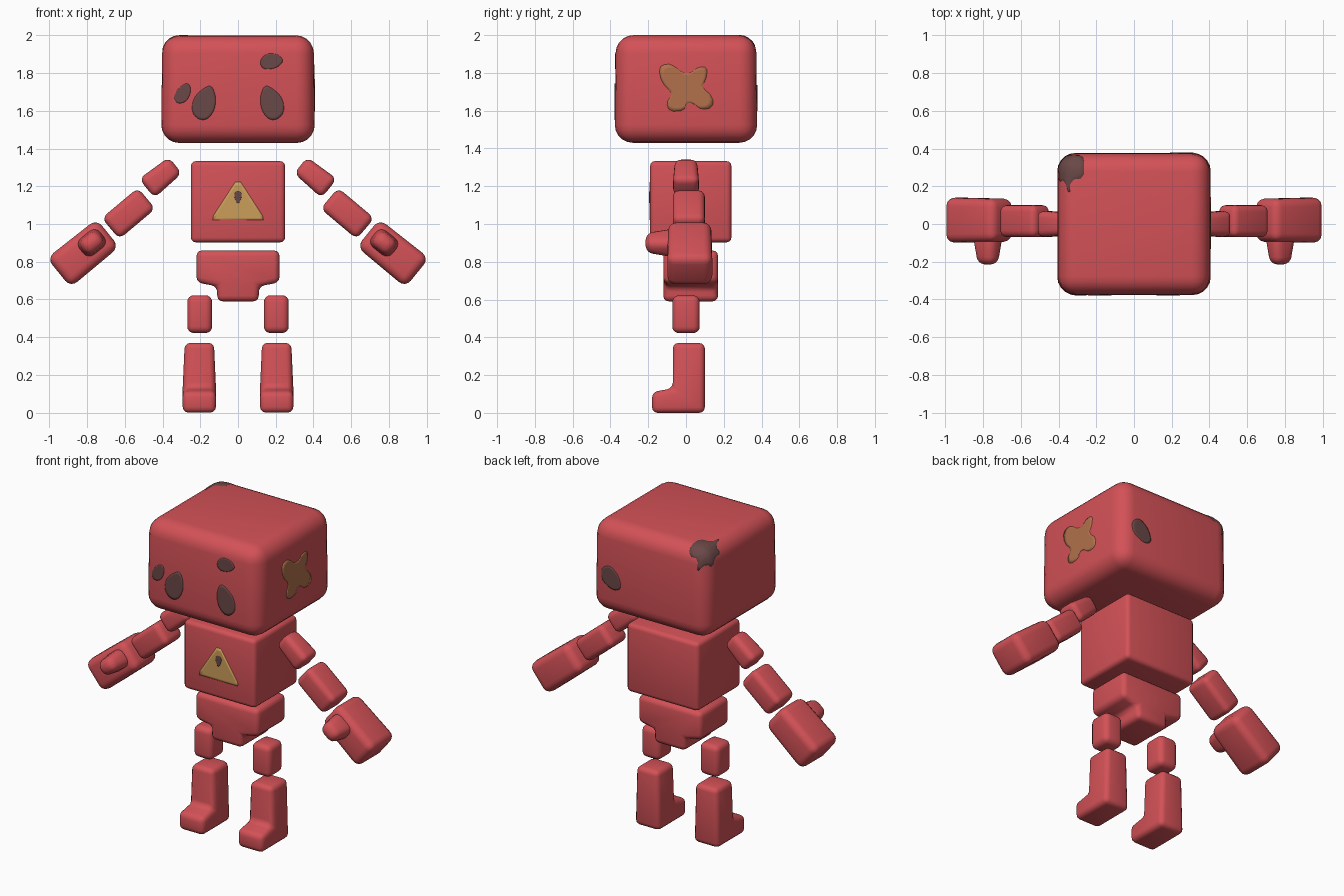
import bpy
import bmesh
import math
from mathutils import Vector, Matrix
from mathutils.bvhtree import BVHTree

if "Cube" in bpy.data.objects:
    bpy.data.objects.remove(bpy.data.objects["Cube"])


def material(name, rgb):
    mat = bpy.data.materials.new(name)
    mat.use_nodes = True
    colour = (*rgb, 1.0)
    mat.diffuse_color = colour
    mat.node_tree.nodes["Principled BSDF"].inputs["Base Color"].default_value = colour
    return mat


RED = material("coral red", (0.65, 0.083, 0.095))
GREY = material("worn grey", (0.14, 0.064, 0.062))
RUST = material("rust brown", (0.44, 0.165, 0.072))
YELLOW = material("sign yellow", (0.60, 0.34, 0.10))


def finish(bm, name, mat):
    """Turn the bmesh into a smooth shaded object and return its surface tree."""
    bmesh.ops.recalc_face_normals(bm, faces=bm.faces)
    for face in bm.faces:
        face.smooth = True
    tree = BVHTree.FromBMesh(bm)
    mesh = bpy.data.meshes.new(name)
    bm.to_mesh(mesh)
    bm.free()
    mesh.materials.append(mat)
    bpy.context.collection.objects.link(bpy.data.objects.new(name, mesh))
    return tree


def soften(bm, radius, segments):
    bmesh.ops.recalc_face_normals(bm, faces=bm.faces)
    bmesh.ops.bevel(bm, geom=bm.verts[:] + bm.edges[:], offset=radius, segments=segments,
                    profile=0.5, affect='EDGES', clamp_overlap=True)


def block(name, centre, size, radius, tilt=0, taper=None, segments=4):
    """Rounded box; taper = (axis, side, factor) narrows one end."""
    bm = bmesh.new()
    bmesh.ops.create_cube(bm, size=1)
    if taper:
        axis, side, factor = taper
        for v in bm.verts:
            if v.co[axis] * side > 0:
                for other in {0, 1, 2} - {axis}:
                    v.co[other] *= factor
    bmesh.ops.scale(bm, vec=size, verts=bm.verts)
    soften(bm, radius, segments)
    place = Matrix.Translation(centre) @ Matrix.Rotation(math.radians(tilt), 4, 'Y')
    bm.transform(place)
    return finish(bm, name, RED)


def prism(name, points, push, radius, adjust=None):
    """Rounded extrusion of a closed 3D outline."""
    bm = bmesh.new()
    face = bm.faces.new([bm.verts.new(p) for p in points])
    new = bmesh.ops.extrude_face_region(bm, geom=[face])["geom"]
    verts = [g for g in new if isinstance(g, bmesh.types.BMVert)]
    bmesh.ops.translate(bm, vec=push, verts=verts)
    if adjust:
        for v in bm.verts:
            adjust(v.co)
    soften(bm, radius, 3)
    return finish(bm, name, RED)


def round_off(points, times):
    """Corner cutting on a closed 2D outline."""
    for _ in range(times):
        cut = []
        for a, b in zip(points, points[1:] + points[:1]):
            cut += [a.lerp(b, 0.25), a.lerp(b, 0.75)]
        points = cut
    return points


def patch(name, tree, outline, u, v, mat, origin=(0, 0, 0), rounds=2, lift=0.003):
    """Thin plate draped over a surface, seen along u x v."""
    u, v, origin = Vector(u).normalized(), Vector(v).normalized(), Vector(origin)
    n = u.cross(v)
    outline = round_off([Vector(p) for p in outline], rounds)
    middle = sum(outline, Vector((0, 0))) / len(outline)
    bm = bmesh.new()

    def drape(p, height):
        start = origin + u * p.x + v * p.y + n * 3
        hit = tree.ray_cast(start, -n)[0]
        return bm.verts.new(hit + n * height)

    hub = drape(middle, lift)
    steps = 6
    rings = [[drape(middle.lerp(p, k / steps), lift) for p in outline]
             for k in range(1, steps + 1)]
    rings.append([drape(p, -lift) for p in outline])
    count = len(outline)
    for i in range(count):
        j = (i + 1) % count
        bm.faces.new((hub, rings[0][i], rings[0][j]))
        for inner, outer in zip(rings, rings[1:]):
            bm.faces.new((inner[i], outer[i], outer[j], inner[j]))
    finish(bm, name, mat)


def blob(x, z, w, h, lean=0.0):
    """Slightly irregular oval outline."""
    pts = []
    for k in range(9):
        a = math.tau * k / 9
        r = 1.1 + 0.08 * math.sin(3 * a + x * 9)
        px, pz = w * r * math.cos(a), h * r * math.sin(a)
        pts.append((x + px + lean * pz, z + pz))
    return pts


X, Y, Z = (1, 0, 0), (0, 1, 0), (0, 0, 1)

# Body core
head = block("head", (0, 0, 1.715), (0.815, 0.755, 0.57), 0.095, taper=(2, 1, 0.985), segments=5)
torso = block("torso", (0, 0.025, 1.118), (0.5, 0.43, 0.43), 0.025, segments=3)
half = [(0.22, 0.86), (0.22, 0.69), (0.11, 0.67), (0.11, 0.59)]
hips = half + [(-x, z) for x, z in reversed(half)]
prism("pelvis", [(x, -0.12, z) for x, z in hips], (0, 0.29, 0), 0.03)

# Limbs
boot = [(-0.07, 0.37), (0.1, 0.37), (0.1, 0), (-0.18, 0), (-0.18, 0.11), (-0.07, 0.13)]
for side, s in (("left", 1), ("right", -1)):
    block(side + "_upper_arm", (s * 0.408, 0, 1.25), (0.195, 0.14, 0.13), 0.035,
          tilt=s * 39, taper=(0, -s, 0.85))
    block(side + "_forearm", (s * 0.58, 0.015, 1.056), (0.25, 0.17, 0.145), 0.035, tilt=s * 40)
    block(side + "_hand", (s * 0.82, 0.02, 0.847), (0.335, 0.24, 0.2), 0.045,
          tilt=s * 39, taper=(0, -s, 0.95))
    block(side + "_thumb", (s * 0.775, -0.135, 0.9), (0.15, 0.16, 0.12), 0.04,
          tilt=s * 39, taper=(1, -1, 0.72))
    block(side + "_thigh", (s * 0.203, 0, 0.522), (0.132, 0.145, 0.2), 0.035)

    def slim_shin(co, mid=s * 0.205):
        if co.z > 0.2:
            co.x = mid + (co.x - mid) * 0.88

    prism(side + "_boot", [(s * 0.205 - 0.088, y, z) for y, z in boot],
          (0.176, 0, 0), 0.03, slim_shin)

# Face: drop shaped eyes and worn spots
eye = [(0.14, 1.74), (0.19, 1.715), (0.235, 1.67), (0.248, 1.6), (0.215, 1.555),
       (0.165, 1.55), (0.125, 1.6), (0.115, 1.67)]
for side, s in (("left", 1), ("right", -1)):
    patch(side + "_eye", head, [(s * x, z) for x, z in eye][::s], X, Z, GREY)
patch("cheek_spot", head, blob(-0.293, 1.69, 0.038, 0.05, 0.35), X, Z, GREY)
patch("brow_spot", head, blob(0.175, 1.862, 0.056, 0.04, 0.2), X, Z, GREY)
patch("back_spot", head, blob(-0.26, 1.665, 0.062, 0.066, -0.3), (-1, 0, 0), Z, GREY)

# Worn patch over the rear top corner
wear = [(0.1, 0.1), (0.04, 0.07), (-0.02, 0.1), (-0.08, 0.06), (-0.1, 0), (-0.05, -0.03),
        (-0.065, -0.1), (-0.01, -0.06), (0.03, -0.08), (0.05, -0.02), (0.09, 0), (0.06, 0.045)]
patch("corner_wear", head, wear[::1], (-1, -1, 0), (1, -1, 2), GREY,
      origin=(-0.35, 0.3, 1.95), rounds=1)

# Rust patch on the left side of the head
rust = [(-0.145, 1.83), (-0.1, 1.85), (-0.06, 1.835), (-0.02, 1.8), (0.03, 1.8), (0.06, 1.83),
        (0.115, 1.83), (0.105, 1.76), (0.08, 1.73), (0.145, 1.67), (0.14, 1.615), (0.08, 1.605),
        (0.04, 1.64), (0, 1.64), (-0.01, 1.6), (-0.085, 1.595), (-0.105, 1.64), (-0.07, 1.69),
        (-0.13, 1.75)]
patch("rust_patch", head, rust, Y, Z, RUST, rounds=1)

# Warning sign on the chest
sign = [(-0.135, 1.02), (0.135, 1.02), (0.13, 1.045), (0.015, 1.222), (-0.015, 1.222),
        (-0.13, 1.045)]
patch("chest_sign", torso, sign, X, Z, YELLOW, rounds=0)
mark = [(0, 1.1), (0.02, 1.14), (0.018, 1.172), (-0.018, 1.172), (-0.02, 1.14)]
patch("sign_mark", torso, mark, X, Z, GREY, rounds=2, lift=0.006)
